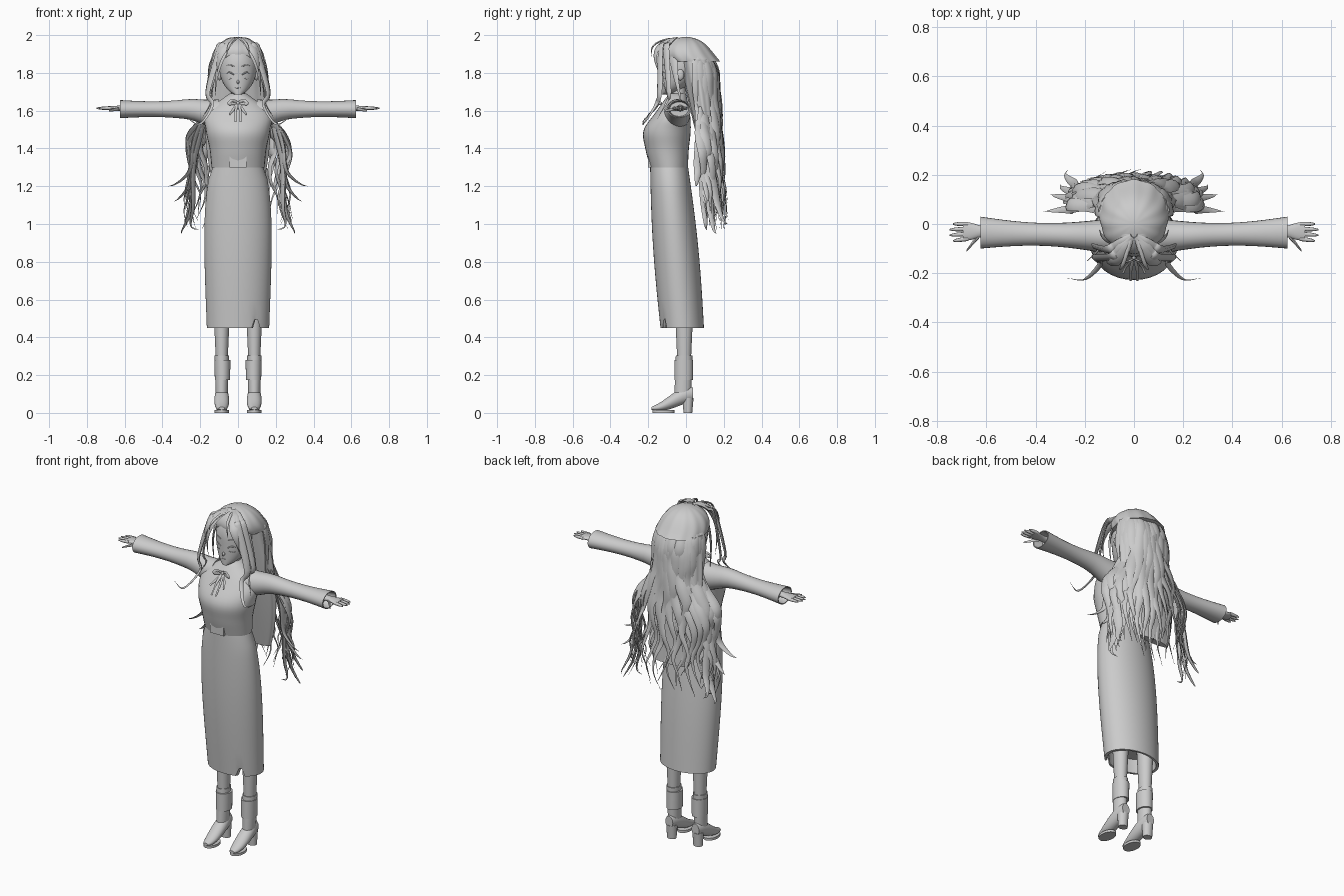
import bpy, bmesh, math, random
from mathutils import Vector

random.seed(7)
cube = bpy.data.objects.get("Cube")
if cube:
    bpy.data.objects.remove(cube, do_unlink=True)

GREY = 0.6
grey = bpy.data.materials.new("plain grey")
grey.use_nodes = True
grey.diffuse_color = (GREY, GREY, GREY, 1)
grey.node_tree.nodes["Principled BSDF"].inputs["Base Color"].default_value = (GREY, GREY, GREY, 1)


def mix(a, b, t):
    return a + (b - a) * t


def wave(t):
    return math.sin(math.pi * t)


def ease(t):
    t = max(0, min(1, t))
    return t * t * (3 - 2 * t)


def finish(bm, name, angle=50):
    bmesh.ops.recalc_face_normals(bm, faces=bm.faces)
    mesh = bpy.data.meshes.new(name)
    bm.to_mesh(mesh)
    bm.free()
    obj = bpy.data.objects.new(name, mesh)
    bpy.context.collection.objects.link(obj)
    mesh.materials.append(grey)
    bpy.ops.object.select_all(action='DESELECT')
    obj.select_set(True)
    bpy.context.view_layer.objects.active = obj
    bpy.ops.object.shade_smooth_by_angle(angle=math.radians(angle))
    return obj


def smooth(points, steps=5):
    """Catmull-Rom resampling of tuples of any length."""
    pts = [Vector(p) for p in points]
    pts = [2 * pts[0] - pts[1]] + pts + [2 * pts[-1] - pts[-2]]
    out = []
    for a, b, c, d in zip(pts, pts[1:], pts[2:], pts[3:]):
        for k in range(steps):
            t = k / steps
            slope, bend, twist = c - a, 2 * a - 5 * b + 4 * c - d, 3 * b - a - 3 * c + d
            out.append(b + (slope * t + bend * t * t + twist * t ** 3) / 2)
    return out + [pts[-2]]


def skin(bm, rings):
    rows = [[bm.verts.new(p) for p in ring] for ring in rings]
    for lower, upper in zip(rows, rows[1:]):
        for i in range(len(lower)):
            j = (i + 1) % len(lower)
            bm.faces.new((lower[i], lower[j], upper[j], upper[i]))
    bm.faces.new(rows[0])
    bm.faces.new(rows[-1])


def loft(name, axis, start, end, shape, steps=12, sides=24, x=0, hollow=False, ridges=0):
    """shape(t) gives two centre offsets and two radii of the ring at t."""
    rows = [(k / steps, 1) for k in range(steps + 1)]
    if hollow:
        rows += [(1, 0.9), (0.9, 0.85)]
    rings = []
    for t, scale in rows:
        along = mix(start, end, t)
        c, d, ra, rb = shape(t)
        ring = []
        for i in range(sides):
            a = math.tau * i / sides
            size = scale * (1 + ridges * math.cos(a * 12))
            u, v = c + ra * size * math.cos(a), d + rb * size * math.sin(a)
            ring.append({'X': (along, u, v), 'Y': (u + x, along, v), 'Z': (u + x, v, along)}[axis])
        rings.append(ring)
    bm = bmesh.new()
    skin(bm, rings)
    return finish(bm, name)


def strands(name, paths, width, thick, root=0.5, tip=0.05, sides=6):
    """Flattened tapered locks swept along paths, facing away from the body axis."""
    bm = bmesh.new()
    for path in paths:
        pts = smooth(path)
        last = len(pts) - 1
        rings = []
        for k, p in enumerate(pts):
            f = k / last
            tangent = (pts[min(k + 1, last)] - pts[max(k - 1, 0)]).normalized()
            out = p - Vector((0, 0, min(p.z, 1.85)))
            side = tangent.cross(out).normalized()
            up = side.cross(tangent)
            taper = min(root + f * 3, 1) * max(tip, min(1, (1 - f) * 2))
            angles = [math.tau * i / sides for i in range(sides)]
            rings.append([p + side * (width * taper * math.cos(a)) + up * (thick * taper * math.sin(a))
                          for a in angles])
        skin(bm, rings)
    return finish(bm, name, 70)


def both(paths):
    return paths + [[(-x, y, z) for x, y, z in path] for path in paths]


def ball(name, centre, size):
    bm = bmesh.new()
    bmesh.ops.create_uvsphere(bm, u_segments=16, v_segments=10, radius=1)
    for v in bm.verts:
        v.co = Vector([c + s * q for c, s, q in zip(centre, size, v.co)])
    return finish(bm, name)


# Hollow skirt with a small slit at the front hem
HEM, WAIST = 0.45, 1.31
skirt = loft("skirt", 'Z', WAIST, HEM, lambda t: (
    0, mix(-.09, -.02, t), mix(.13, .165, t) + .035 * wave(t ** .6), mix(.1, .115, t) + .012 * wave(t)),
    sides=56, hollow=True)
for v in skirt.data.vertices:
    if v.co.z < HEM + .01 and v.co.y < 0 and abs(v.co.x - .1) < .015:
        v.co.z += .045

# Bodice, neck and waist tab
bodice = smooth([(-.09, .14, .1), (-.1, .15, .115), (-.1, .17, .125), (-.07, .17, .09), (-.045, .045, .045)])
loft("bodice", 'Z', 1.3, 1.69, lambda t: (0, *bodice[round(t * 20)]), steps=20, sides=32)
loft("neck", 'Z', 1.64, 1.76, lambda t: (0, -.04, .038, .038))
bm = bmesh.new()
bmesh.ops.create_cube(bm, size=1)
for v in bm.verts:
    v.co = Vector((v.co.x * .09, v.co.y * .016 - .192, v.co.z * .06 + 1.33))
finish(bm, "waist_tab")

# Head, with features laid on the front of the face
CHIN, CROWN = 1.685, 1.98


def skull(t):
    r = .1 * math.sqrt(wave(mix(.01, .99, t)))
    return 0, (r if t < .5 else .1) - .133, r, r


def on_face(points):
    path = []
    for x, z in points:
        c, y, width, depth = skull((z - CHIN) / (CROWN - CHIN))
        path.append((x, y - depth * math.sqrt(1 - (x / width) ** 2), z))
    return path


def feature(name, middle, half, z, arch, thick):
    paths = [on_face([(middle + half * k, z - arch * k * k) for k in (-1, 0, 1)])]
    strands(name, both(paths) if middle else paths, thick, thick)


loft("head", 'Z', CHIN, CROWN, skull, steps=20, sides=32)
feature("eyelashes", .047, .025, 1.803, .012, .004)
feature("lower_eyelids", .047, .016, 1.768, -.005, .002)
feature("eyebrows", .045, .025, 1.842, .008, .003)
feature("mouth", 0, .018, 1.72, -.003, .002)
ball("nose", (0, -.135, 1.752), (.007, .012, .011))

# Neck ribbon
knot = (0, -.14, 1.64)
ball("ribbon_knot", knot, (.011, .012, .011))
strands("ribbon_loops", both([[knot, (.03, -.155, 1.655), (.05, -.16, 1.635), knot]]), .008, .003, 1, .8)
strands("ribbon_tails", both([[knot, (.012, -.18, 1.6), (.014, -.23, 1.54)],
                              [knot, (.03, -.17, 1.6), (.045, -.2, 1.58)]]), .007, .003, 1, .7)

for s, side in ((1, "left_"), (-1, "right_")):
    # Ear, open sleeve and hand
    ball(side + "ear", (s * .097, -.03, 1.79), (.012, .02, .03))
    loft(side + "sleeve", 'X', s * .1, s * .625, lambda t: (
        mix(-.05, -.035, t), mix(1.58, 1.608, ease(t * 3)),
        mix(.072, .065, t) - .022 * wave(t), mix(.08, .048, t) - .02 * wave(t)), hollow=True)
    loft(side + "hand", 'X', s * .55, s * .695, lambda t: (
        -.03, 1.613, mix(.022, .037, ease(t * 2 - .8)), mix(.018, .01, t)), sides=16)
    for i in range(4):
        f = i / 3
        loft(side + "finger_%d" % (i + 1), 'X', s * .675, s * (.73 + .022 * wave(mix(.1, .9, f))), lambda t: (
            mix(-.06, 0, f) * (1 + t / 7), 1.613, .009 * (1 - .7 * t ** 4), .009 * (1 - .7 * t ** 4)),
            steps=5, sides=8)
    loft(side + "thumb", 'X', s * .63, s * .682, lambda t: (
        mix(-.045, -.11, t), mix(1.61, 1.6, t), mix(.014, .004, t), mix(.012, .004, t)), steps=4, sides=8)

    # Leg and heeled boot
    x = s * .086
    loft(side + "leg", 'Z', .25, .8, lambda t: (0, -.01, mix(.03, .055, t), mix(.035, .06, t)), x=x)
    loft(side + "boot_shaft", 'Z', .08, .305, lambda t: (
        0, mix(-.018, -.01, t), mix(.031, .038, t), .044), x=x, hollow=True)
    loft(side + "boot_cuff", 'Z', .175, .28, lambda t: (0, -.012, mix(.04, .043, t), .05), steps=1, x=x * .96)

    def foot(t):
        rounding = wave(mix(.1, .97, t)) ** .4
        return 0, mix(.1, .024, ease(t)), .039 * rounding, mix(.056, .02, t) * rounding

    loft(side + "boot_foot", 'Y', .036, -.182, foot, x=x)
    loft(side + "boot_heel", 'Z', 0, .08, lambda t: (0, .01, mix(.027, .031, t), mix(.023, .03, t)), x=x)
    loft(side + "boot_sole", 'Z', 0, .014, lambda t: (0, -.12, .038, .058), steps=1, x=x)

# Ridged hair cap, and the curtain of hair below it
loft("hair_cap", 'Z', 1.86, 1.99, lambda t: (
    0, .04 * (1 - t) ** 3, *[.14 * math.sqrt(1 - .98 * t * t)] * 2), sides=72, ridges=.015)
loft("hair_curtain", 'Z', 1.87, 1.12, lambda t: (
    0, mix(.055, .16, t), .142 + .03 * wave(t) - .04 * t ** 4, mix(.095, .02, t)), sides=72, ridges=.02)


# Long wavy locks fanning out over the back
def back_lock(u, depth):
    phase, end = random.uniform(0, math.tau), random.uniform(.96, 1.12)
    path = []
    for k in range(12):
        t = k / 11
        spread = .14 * math.sqrt(min(1, t * 8)) + .12 * ease((t - .35) * 4)
        front = .035 + .05 * t
        back = .155 * math.sqrt(min(1, t * 6)) + .06 * t
        x = spread * math.sin(u * 1.5) + .03 * t * math.sin(k * 1.5 + phase)
        y = front + (back - front) * depth * max(0, math.cos(u * 1.5)) ** .7
        path.append((x, y + .01 * t * math.cos(k * 2 + phase), mix(1.97, end, t)))
    return path


for name, depth, count in (("outer_locks", 1, 19), ("inner_locks", .8, 14)):
    strands(name, [back_lock(mix(-1, 1, i / (count - 1)), depth) for i in range(count)], .03, .011)


# Flicked ends at the sides
def side_flick(flick, y, end):
    path = []
    for k in range(9):
        t = k / 8
        x = .16 + .1 * ease(t * 2) + .02 * math.sin(t * 9) + flick * t ** 4
        path.append((x, mix(.08, y, t), mix(1.62, end, wave(t / 2))))
    return path


strands("side_flicks", both([side_flick(*f) for f in (
    (.1, .05, 1.2), (.07, .12, 1.12), (-.06, .11, .97), (.03, .16, .95), (0, .22, 1))]), .026, .01)


# Swept fringe, loose arches and curling front locks
def sweep(x, y, z, bulge):
    ts = [k / 6 for k in range(7)]
    return [(.01 + x * wave(t / 2), mix(-.05, y, t) - bulge * wave(t), mix(1.985, z, t ** 1.6)) for t in ts]


strands("fringe", both([sweep(.1, -.14, 1.79, .06), sweep(.11, -.1, 1.68, .06),
                        sweep(.13, -.02, 1.62, .03)]), .024, .008)
strands("loose_arches", both([sweep(.05, -.18, 1.88, .05)]), .008, .005)
strands("front_locks", both([
    sweep(.12, -.1, 1.8, .06)[:4] + [(.16, -.14, 1.7), (.135, -.16, 1.63), (.2, -.225, 1.53), (.27, -.22, 1.56)],
    sweep(.14, -.1, 1.8, .03)[:4] + [(.165, -.09, 1.7), (.14, -.1, 1.65), (.19, -.15, 1.56)]]), .021, .009)
